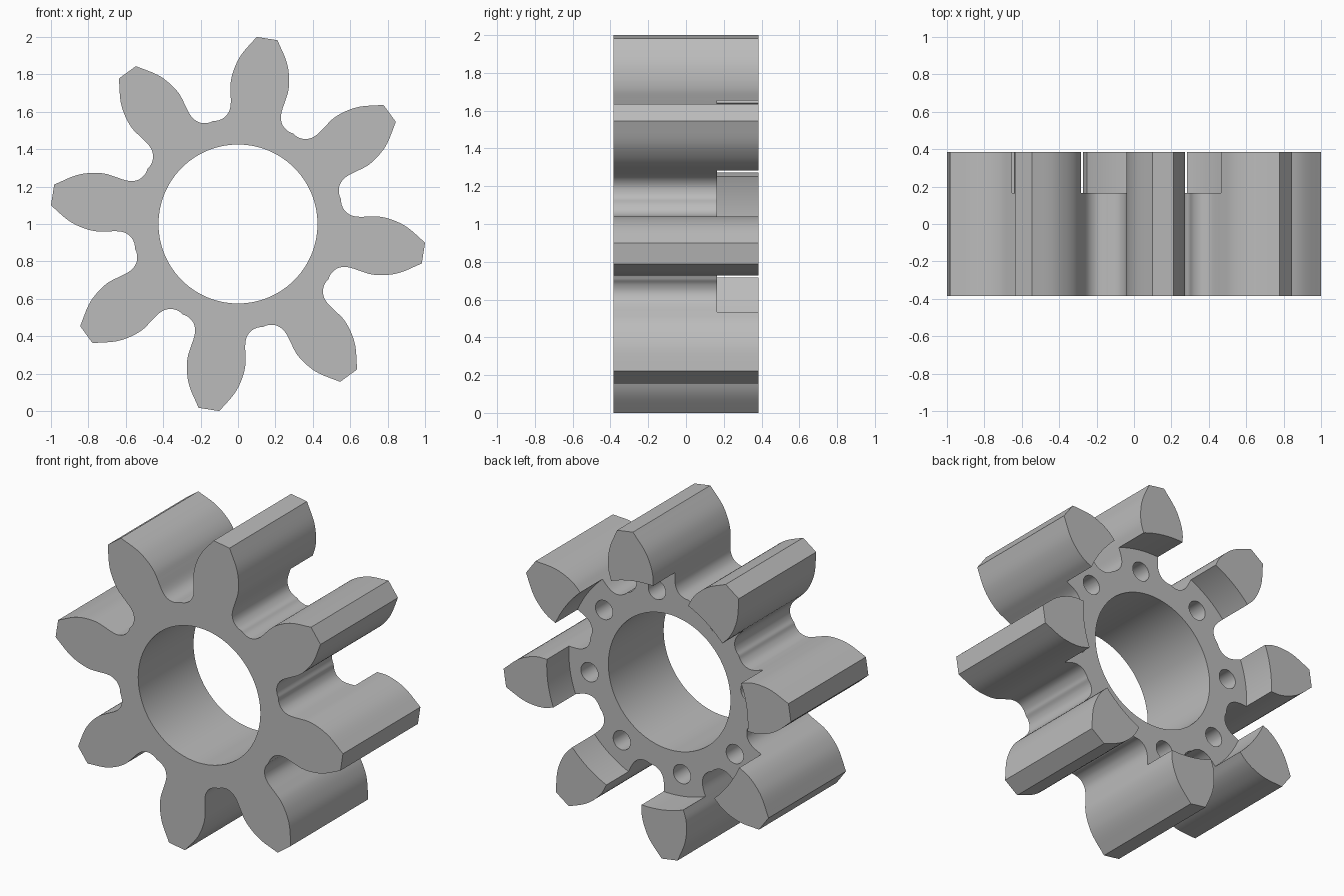
import bpy, bmesh, math
from mathutils import Vector

cube = bpy.data.objects.get("Cube")
if cube:
    bpy.data.objects.remove(cube, do_unlink=True)

TEETH, PHASE = 8, math.radians(-8.9)
BACK, FLOOR, HALF = 0.385, 0.165, 0.385
STEP = 2 * math.pi / TEETH

grey = bpy.data.materials.new("grey metal")
grey.use_nodes = True
colour = (0.5, 0.5, 0.5, 1)
grey.diffuse_color = colour
grey.node_tree.nodes["Principled BSDF"].inputs["Base Color"].default_value = colour


def prism(name, outline, y0, y1):
    """Extrude an x-z outline from y0 to y1."""
    bm = bmesh.new()
    face = bm.faces.new([bm.verts.new((x, y0, z + 1)) for x, z in outline])
    ext = bmesh.ops.extrude_face_region(bm, geom=[face])
    moved = [v for v in ext["geom"] if isinstance(v, bmesh.types.BMVert)]
    bmesh.ops.translate(bm, verts=moved, vec=(0, y1 - y0, 0))
    bmesh.ops.recalc_face_normals(bm, faces=bm.faces)
    mesh = bpy.data.meshes.new(name)
    bm.to_mesh(mesh)
    bm.free()
    mesh.materials.append(grey)
    obj = bpy.data.objects.new(name, mesh)
    bpy.context.collection.objects.link(obj)
    return obj


def circle(radius, count, cx=0.0, cz=0.0):
    return [(cx + radius * math.cos(2 * math.pi * i / count),
             cz + radius * math.sin(2 * math.pi * i / count)) for i in range(count)]


def smooth_path(points, steps):
    """Catmull-Rom curve through the points."""
    p = [Vector(q) for q in points]
    p = [2 * p[0] - p[1]] + p + [2 * p[-1] - p[-2]]
    out = []
    for a, b, c, d in zip(p, p[1:], p[2:], p[3:]):
        for i in range(steps):
            t = i / steps
            out.append(0.5 * (2 * b + (c - a) * t + (2 * a - 5 * b + 4 * c - d) * t * t
                              + (3 * b - a - 3 * c + d) * t ** 3))
    return out + [p[-2]]


def cut(target, cutter):
    mod = target.modifiers.new("cut", 'BOOLEAN')
    mod.operation, mod.solver, mod.object = 'DIFFERENCE', 'EXACT', cutter
    bpy.context.view_layer.objects.active = target
    bpy.ops.object.modifier_apply(modifier=mod.name)
    bpy.data.objects.remove(cutter, do_unlink=True)


# One tooth flank (radial, sideways), from tip corner to the middle of the gap
flank = smooth_path([(1.0035, 0.056), (0.90, 0.121), (0.82, 0.148), (0.75, 0.156),
                     (0.69, 0.148), (0.63, 0.138), (0.59, 0.140), (0.555, 0.157),
                     (0.532, 0.187), (0.523, 0.2166)], 4)
tooth = [(u, -v) for u, v in reversed(flank)] + [(u, v) for u, v in flank[:-1]]

# Gear body: the tooth repeated around the axle
outline = []
for k in range(TEETH):
    a = PHASE + k * STEP
    outline += [(u * math.cos(a) - v * math.sin(a), u * math.sin(a) + v * math.cos(a))
                for u, v in tooth]
gear = prism("gear", outline, -HALF, BACK)

# Central bore and round recess in the back
cut(gear, prism("bore_cutter", circle(0.425, 96), -1, 1))
cut(gear, prism("recess_cutter", circle(0.70, 128), FLOOR, 1))

# Blind holes in the recess floor, one behind each tooth
for k in range(TEETH):
    a = PHASE + k * STEP
    cut(gear, prism("hole_cutter", circle(0.06, 32, 0.563 * math.cos(a), 0.563 * math.sin(a)),
                    FLOOR - 0.35, 0.3))

# Smooth curved walls, sharp rims and tooth corners
bpy.ops.object.select_all(action='DESELECT')
gear.select_set(True)
bpy.context.view_layer.objects.active = gear
bpy.ops.object.shade_smooth_by_angle(angle=math.radians(30))
